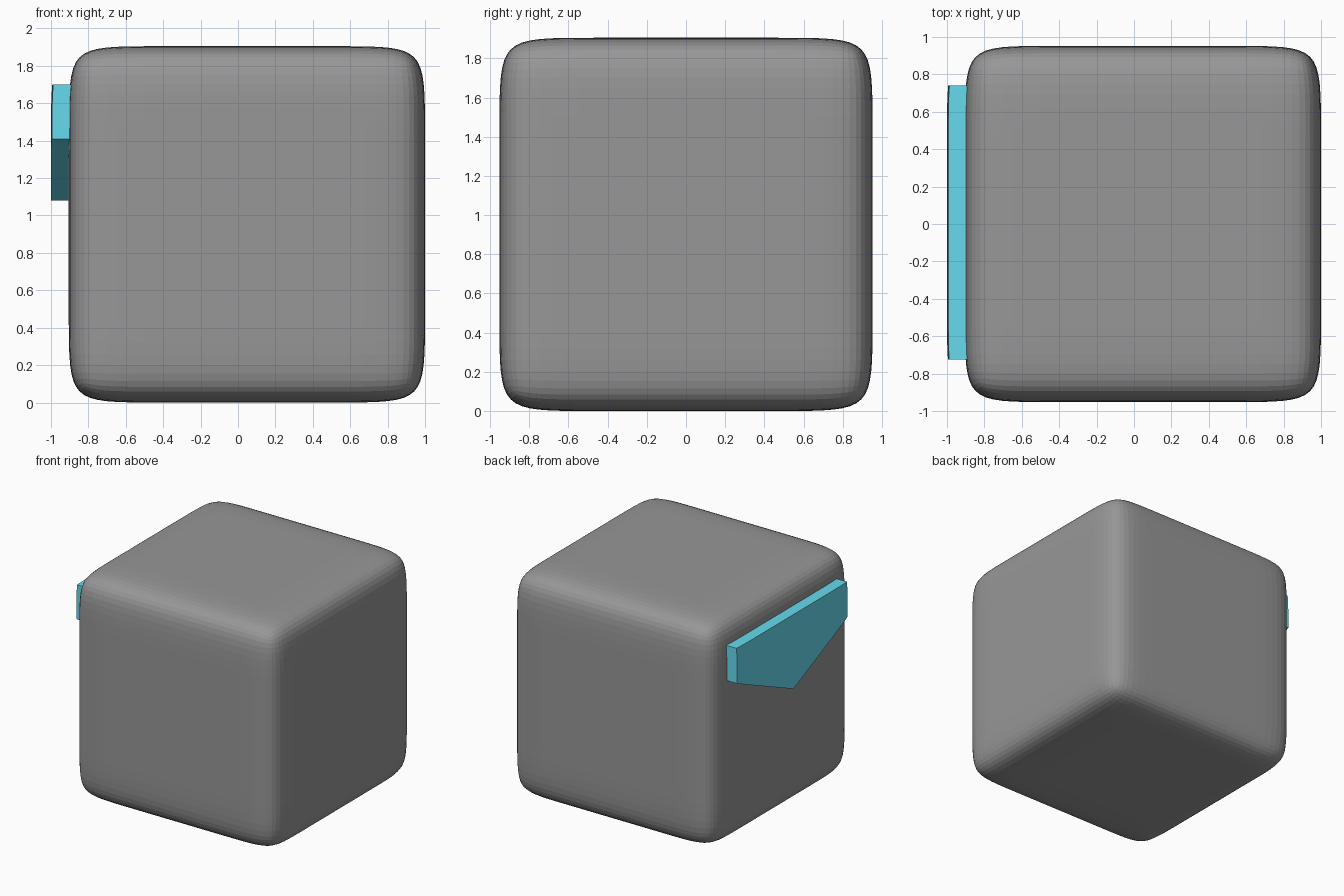
import bpy, bmesh

if "Cube" in bpy.data.objects:
    bpy.data.objects.remove(bpy.data.objects["Cube"])

HALF = 0.9525      # half the cube's size
LOOP = 0.60        # support loop position that controls edge rounding
THICK = 0.095      # how far the plate stands off the cube


def link(name, bm):
    bmesh.ops.recalc_face_normals(bm, faces=bm.faces)
    mesh = bpy.data.meshes.new(name)
    bm.to_mesh(mesh)
    bm.free()
    obj = bpy.data.objects.new(name, mesh)
    bpy.context.collection.objects.link(obj)
    return obj


def activate(obj):
    bpy.ops.object.select_all(action='DESELECT')
    obj.select_set(True)
    bpy.context.view_layer.objects.active = obj


def paint(obj, name, rgb):
    mat = bpy.data.materials.new(name)
    mat.diffuse_color = (*rgb, 1)
    mat.use_nodes = True
    mat.node_tree.nodes["Principled BSDF"].inputs["Base Color"].default_value = mat.diffuse_color
    obj.data.materials.clear()
    obj.data.materials.append(mat)


def soft_cube(name, x):
    """Subdivided cube with support loops, resting on the floor."""
    bm = bmesh.new()
    bmesh.ops.create_cube(bm, size=2)
    bmesh.ops.subdivide_edges(bm, edges=bm.edges[:], cuts=2, use_grid_fill=True)
    for v in bm.verts:
        for i in range(3):
            size = HALF if abs(v.co[i]) > 0.6 else LOOP
            v.co[i] = size if v.co[i] > 0 else -size
    obj = link(name, bm)
    obj.location = (x, 0, HALF)
    mod = obj.modifiers.new("round", 'SUBSURF')
    mod.levels = mod.render_levels = 3
    activate(obj)
    bpy.ops.object.modifier_apply(modifier=mod.name)
    bpy.ops.object.shade_flat()
    return obj


# Rounded cube body
body = soft_cube("rounded_body", THICK / 2)
paint(body, "dark_grey", (0.31, 0.31, 0.31))

# Pointed plate on the left side: five-sided outline pushed through the wall
outline = [(-0.725, 1.70), (0.74, 1.70), (0.74, 1.405), (0.0, 1.08), (-0.725, 1.41)]
bm = bmesh.new()
face = bm.faces.new([bm.verts.new((-0.87, y, z)) for y, z in outline])
ext = bmesh.ops.extrude_face_region(bm, geom=[face])
bmesh.ops.translate(bm, vec=(-0.3, 0, 0),
                    verts=[g for g in ext["geom"] if isinstance(g, bmesh.types.BMVert)])
plate = link("side_plate", bm)

# Trim the plate so its outer face follows the cube's surface
cutter = soft_cube("plate_trim", THICK / 2 - THICK)
cutter.hide_render = True
trim = plate.modifiers.new("trim", 'BOOLEAN')
trim.operation = 'INTERSECT'
trim.solver = 'EXACT'
trim.object = cutter
activate(plate)
bpy.ops.object.modifier_apply(modifier=trim.name)
bpy.data.objects.remove(cutter)
bpy.ops.object.shade_smooth_by_angle(angle=0.5)
paint(plate, "cyan", (0.135, 0.70, 0.86))
